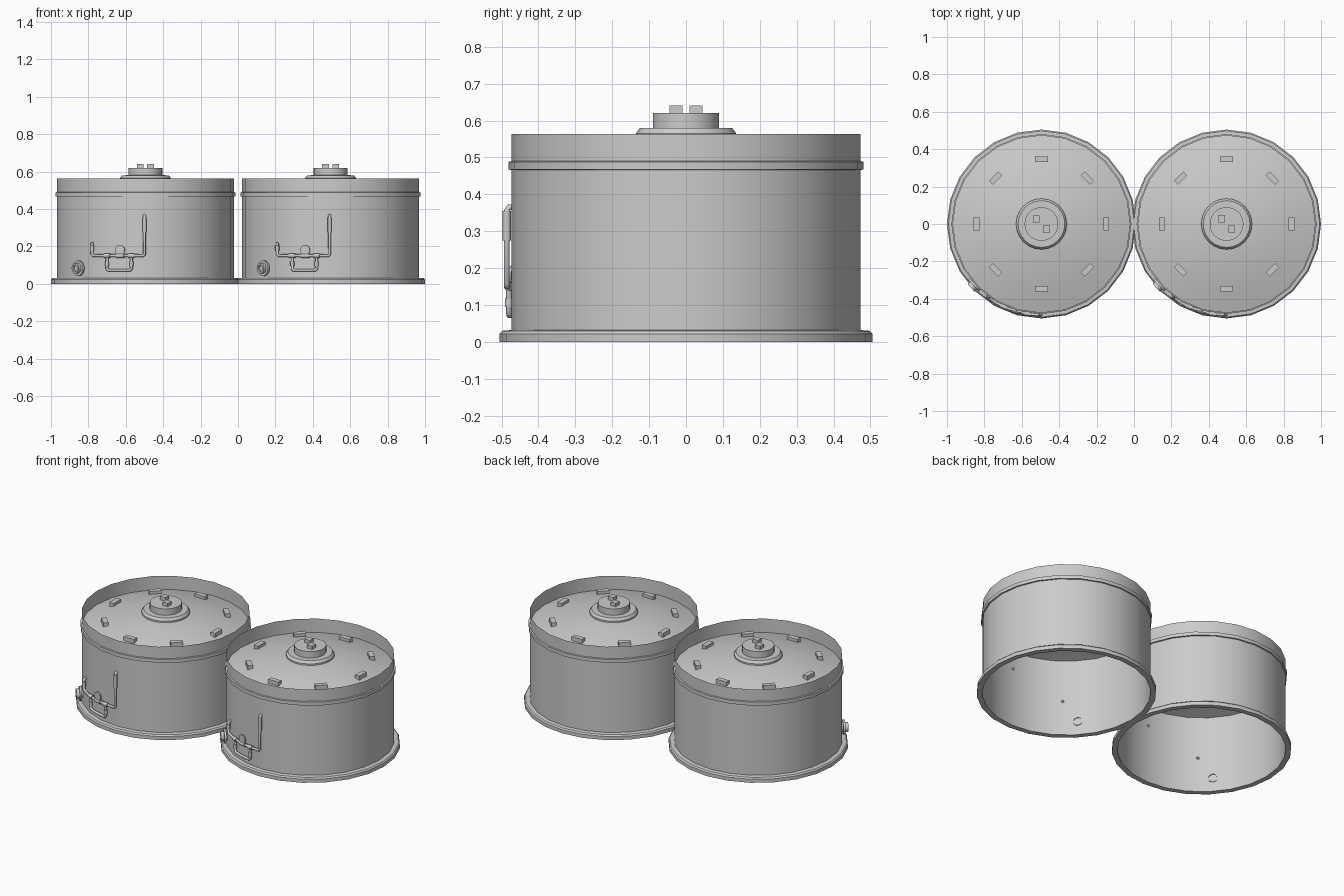
import bpy, bmesh, math
from mathutils import Matrix, Vector

if "Cube" in bpy.data.objects:
    bpy.data.objects.remove(bpy.data.objects["Cube"])

SIDES = 24


def finish(name, bm, matrix, smooth=True):
    me = bpy.data.meshes.new(name)
    bm.to_mesh(me)
    bm.free()
    ob = bpy.data.objects.new(name, me)
    bpy.context.collection.objects.link(ob)
    me.transform(matrix)
    if smooth:
        bpy.ops.object.select_all(action='DESELECT')
        ob.select_set(True)
        bpy.context.view_layer.objects.active = ob
        bpy.ops.object.shade_smooth_by_angle(angle=math.radians(30))
    return ob


def lathe(name, profile, matrix, sides=SIDES):
    """Spin (radius, height) points around local z."""
    bm = bmesh.new()
    rings = []
    for r, z in profile:
        if r == 0:
            rings.append([bm.verts.new((0, 0, z))] * sides)
        else:
            rings.append([bm.verts.new((r * math.cos(a), r * math.sin(a), z))
                          for a in (2 * math.pi * i / sides for i in range(sides))])
    for lo, hi in zip(rings, rings[1:]):
        for i in range(sides):
            j = (i + 1) % sides
            quad = list(dict.fromkeys((lo[i], lo[j], hi[j], hi[i])))
            bm.faces.new(quad)
    return finish(name, bm, matrix)


def box(name, size, matrix):
    bm = bmesh.new()
    bmesh.ops.create_cube(bm, size=1, matrix=Matrix.Diagonal((*size, 1)))
    return finish(name, bm, matrix, smooth=False)


def on_wall(x, z, r=0.486):
    """Point on the front of the tank at radius r."""
    return Vector((x, -math.sqrt(r * r - x * x), z))


def arc(x0, x1, z, n=8):
    return [on_wall(x0 + (x1 - x0) * i / n, z) for i in range(n + 1)]


def pipe(name, points, radius, matrix):
    cu = bpy.data.curves.new(name, 'CURVE')
    cu.dimensions = '3D'
    cu.bevel_depth = radius
    cu.bevel_resolution = 2
    cu.use_fill_caps = True
    sp = cu.splines.new('POLY')
    sp.points.add(len(points) - 1)
    for p, co in zip(sp.points, points):
        p.co = (*co, 1)
    ob = bpy.data.objects.new(name, cu)
    ob.matrix_world = matrix
    bpy.context.collection.objects.link(ob)


def outward(x, z, r):
    """Frame on the wall whose local z points out of the tank."""
    p = on_wall(x, z, r)
    rot = Vector((p.x, p.y, 0)).to_track_quat('Z', 'Y').to_matrix().to_4x4()
    return Matrix.Translation(p) @ rot


def tank(cx):
    base = Matrix.Translation((cx, 0, 0))

    # Open shell, bottom flange, stiffening ring
    lathe("tank_wall", [(0.473, 0.0), (0.473, 0.563)], base)
    lathe("base_flange", [(0.473, 0.0), (0.505, 0.0), (0.505, 0.022),
                          (0.498, 0.03), (0.473, 0.032)], base)
    lathe("wall_ring", [(0.473, 0.466), (0.481, 0.467), (0.481, 0.488),
                        (0.473, 0.49)], base)

    # Recessed conical roof with central hatch
    lathe("roof", [(0.473, 0.478), (0.36, 0.512), (0.2, 0.551), (0.0, 0.566)], base)
    lathe("hatch_flange", [(0.136, 0.555), (0.136, 0.565), (0.125, 0.58),
                           (0.0, 0.581)], base)
    lathe("hatch_cap", [(0.09, 0.575), (0.09, 0.62), (0.0, 0.62)], base, 32)
    for s in (-1, 1):
        box("hatch_lug", (0.036, 0.036, 0.026),
            base @ Matrix.Translation((0.027 * s, -0.027 * s, 0.628)))

    # Roof blocks
    for i in range(8):
        box("roof_block", (0.03, 0.07, 0.03),
            base @ Matrix.Rotation(i * math.pi / 4, 4, 'Z')
            @ Matrix.Translation((0.347, 0, 0.521)))

    # Outlet nozzle
    lathe("outlet_nozzle", [(0.025, 0), (0.025, 0.012), (0.042, 0.012), (0.042, 0.024),
                            (0.028, 0.024), (0.028, 0.042), (0.018, 0.042),
                            (0.018, 0.03), (0, 0.03)],
          base @ outward(-0.345, 0.083, 0.466), 16)

    # Main pipe and bypass loop
    main = [on_wall(-0.285, 0.215, 0.465), on_wall(-0.285, 0.215),
            on_wall(-0.285, 0.158)]
    main += arc(-0.277, -0.013, 0.15)
    main += [on_wall(-0.005, 0.158), on_wall(-0.005, 0.355),
             on_wall(-0.005, 0.365, 0.48), on_wall(-0.005, 0.365, 0.465)]
    pipe("main_pipe", main, 0.008, base)
    loop = [on_wall(-0.205, 0.15), on_wall(-0.205, 0.08)]
    loop += arc(-0.197, -0.083, 0.072)
    loop += [on_wall(-0.075, 0.08), on_wall(-0.075, 0.15)]
    pipe("bypass_pipe", loop, 0.008, base)

    # Pipe sleeves and couplings
    pipe("riser_sleeve", [on_wall(-0.005, 0.275), on_wall(-0.005, 0.355)], 0.011, base)
    pipe("stub_sleeve", [on_wall(-0.285, 0.175), on_wall(-0.285, 0.205)], 0.011, base)
    for x in (-0.205, -0.075):
        pipe("pipe_coupling", [on_wall(x - 0.016, 0.15), on_wall(x + 0.016, 0.15)],
             0.012, base)
        pipe("loop_coupling", [on_wall(x, 0.095), on_wall(x, 0.118)], 0.011, base)

    # Valve body, stem and handwheel
    pipe("valve_body", [on_wall(-0.157, 0.15), on_wall(-0.113, 0.15)], 0.013, base)
    pipe("valve_stem", [on_wall(-0.135, 0.15), on_wall(-0.135, 0.18)], 0.006, base)
    lathe("valve_handwheel", [(0, 0), (0.027, 0), (0.027, 0.007), (0, 0.007)],
          base @ outward(-0.135, 0.18, 0.486), 16)


for cx in (-0.495, 0.495):
    tank(cx)
